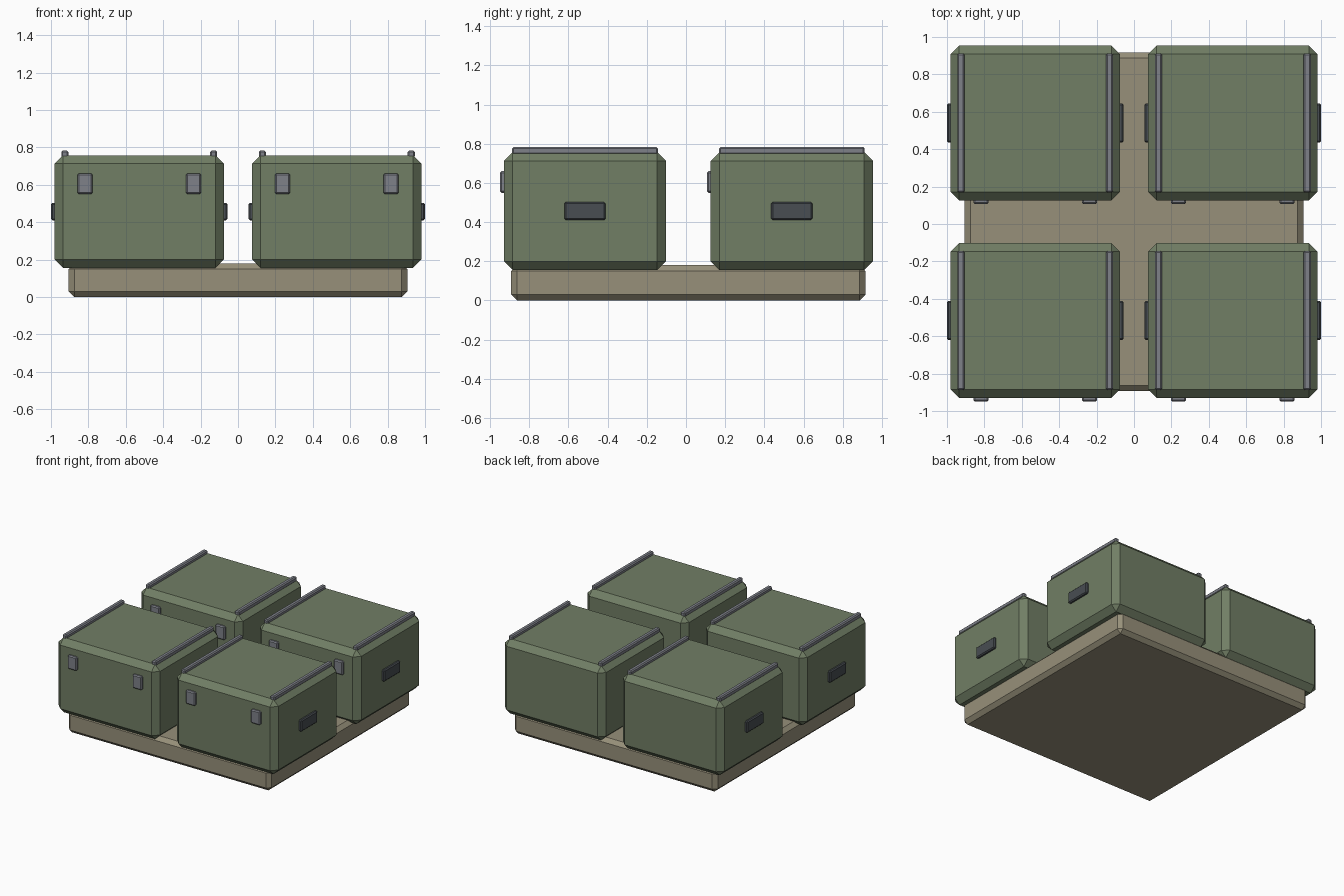
import bpy
import bmesh
from mathutils import Vector

default = bpy.data.objects.get("Cube")
if default:
    bpy.data.objects.remove(default, do_unlink=True)


def make_material(name, rgb):
    mat = bpy.data.materials.new(name)
    mat.use_nodes = True
    colour = (*rgb, 1.0)
    mat.diffuse_color = colour
    mat.node_tree.nodes["Principled BSDF"].inputs["Base Color"].default_value = colour
    return mat


OLIVE = make_material("olive green", (0.165, 0.21, 0.13))
TAN = make_material("tan wood", (0.31, 0.28, 0.195))
STEEL = make_material("steel grey", (0.21, 0.22, 0.25))
DARK = make_material("dark grey", (0.065, 0.075, 0.085))


def chamfered_box(name, centre, size, bevel, mat):
    """Flat-shaded box with a single-segment chamfer on every edge."""
    bm = bmesh.new()
    bmesh.ops.create_cube(bm, size=1.0)
    bmesh.ops.scale(bm, vec=Vector(size), verts=bm.verts)
    bmesh.ops.bevel(bm, geom=bm.edges[:], offset=bevel, segments=1,
                    affect='EDGES', clamp_overlap=True)
    mesh = bpy.data.meshes.new(name)
    bm.to_mesh(mesh)
    bm.free()
    mesh.materials.append(mat)
    obj = bpy.data.objects.new(name, mesh)
    obj.location = centre
    bpy.context.collection.objects.link(obj)
    return obj


MID_Y = 0.012            # the front latches push the body slightly back
SPACING = 0.528          # crate centre distance from the middle
WIDTH, DEPTH, HEIGHT = 0.904, 0.828, 0.603
BOTTOM = 0.155
TOP = BOTTOM + HEIGHT
MID_Z = BOTTOM + HEIGHT / 2

# Pallet under the crates
chamfered_box("pallet", (0, MID_Y, 0.09), (1.81, 1.81, 0.18), 0.03, TAN)


def build_crate(label, cx, cy):
    chamfered_box(f"{label}_crate", (cx, cy, MID_Z),
                  (WIDTH, DEPTH, HEIGHT), 0.045, OLIVE)
    for side, s in (("left", 1), ("right", -1)):
        # Rail along the lid
        chamfered_box(f"{label}_{side}_rail", (cx + s * 0.398, cy, TOP + 0.006),
                      (0.038, 0.745, 0.038), 0.008, STEEL)
        # Latch on the front face
        chamfered_box(f"{label}_{side}_latch",
                      (cx + s * 0.29, cy - DEPTH / 2, 0.605),
                      (0.082, 0.04, 0.11), 0.008, STEEL)
        # Handle on the side face
        chamfered_box(f"{label}_{side}_handle",
                      (cx + s * WIDTH / 2, cy, MID_Z),
                      (0.04, 0.21, 0.093), 0.008, DARK)


# Four crates in a square
for row, sy in (("front", -1), ("back", 1)):
    for column, sx in (("left", 1), ("right", -1)):
        build_crate(f"{row}_{column}", sx * SPACING, MID_Y + sy * SPACING)
